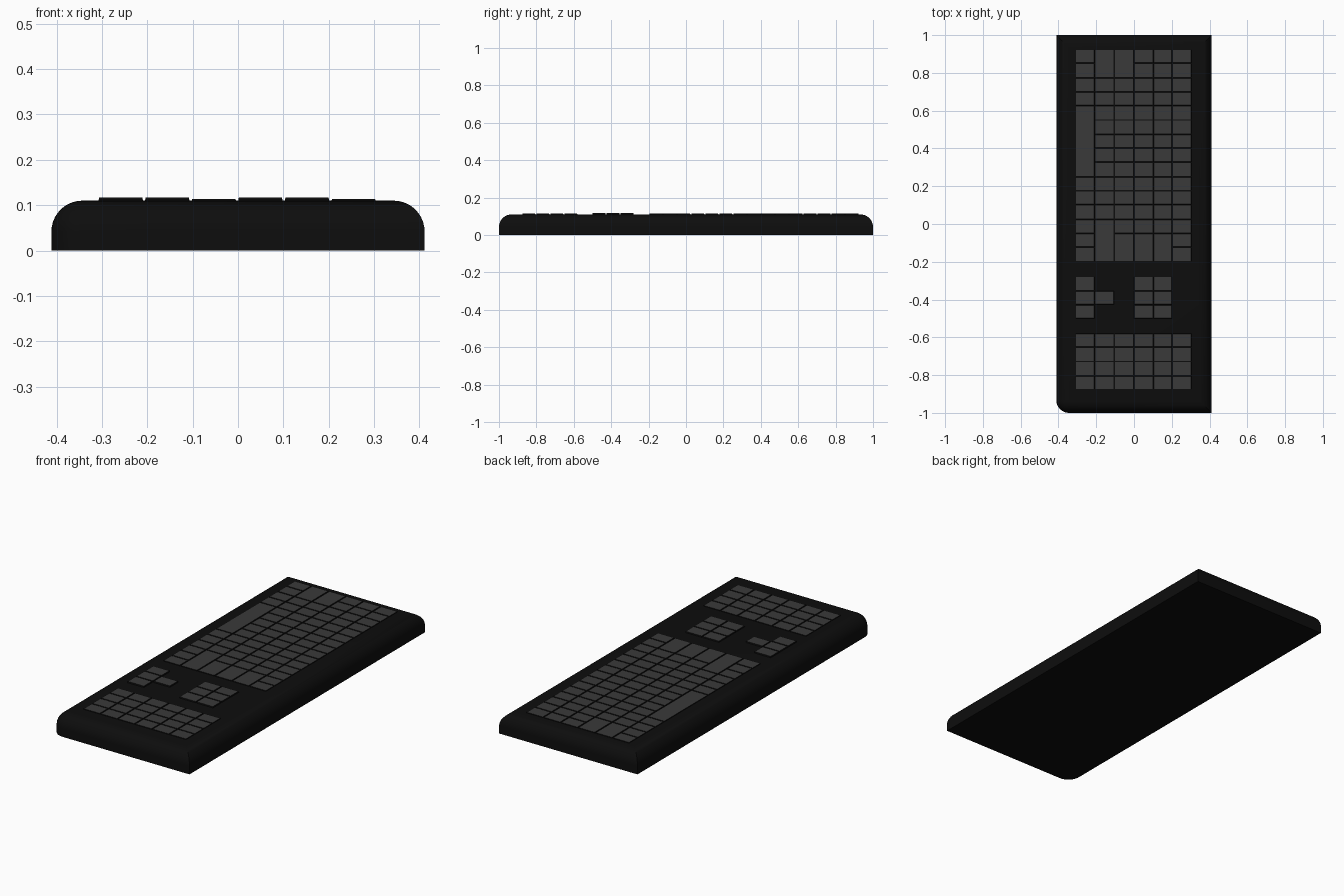
import bpy, bmesh

if "Cube" in bpy.data.objects:
    bpy.data.objects.remove(bpy.data.objects["Cube"])


def material(name, value):
    m = bpy.data.materials.new(name)
    m.diffuse_color = (value, value, value, 1)
    m.use_nodes = True
    m.node_tree.nodes["Principled BSDF"].inputs["Base Color"].default_value = m.diffuse_color
    return m


CASE = material("case_black", 0.004)
CAP = material("key_grey", 0.042)
PITCH_X, PITCH_Y = 0.1027, 0.0749
LEFT, BODY_TOP = -0.31, 0.11


def finish(name, bm, mats):
    mesh = bpy.data.meshes.new(name)
    bm.to_mesh(mesh)
    bm.free()
    for m in mats:
        mesh.materials.append(m)
    obj = bpy.data.objects.new(name, mesh)
    bpy.context.collection.objects.link(obj)
    return obj


def add_key(bm, col, top_y, row, rows, z_top):
    """Tapered key with dark sides and a grey cap."""
    x0 = LEFT + col * PITCH_X
    x1 = x0 + PITCH_X
    y1 = top_y - row * PITCH_Y
    y0 = y1 - rows * PITCH_Y

    def ring(gap, z):
        return [bm.verts.new(p) for p in (
            (x0 + gap, y0 + gap, z), (x1 - gap, y0 + gap, z),
            (x1 - gap, y1 - gap, z), (x0 + gap, y1 - gap, z))]

    low, high = ring(0.001, BODY_TOP - 0.006), ring(0.0038, z_top)
    bm.faces.new(low[::-1])
    for i in range(4):
        j = (i + 1) % 4
        bm.faces.new((low[i], low[j], high[j], high[i]))
    bm.faces.new(high).material_index = 1


def key_block(name, keys, top_y, z_top):
    bm = bmesh.new()
    for col, row, rows in keys:
        add_key(bm, col, top_y, row, rows, z_top)
    return finish(name, bm, [CASE, CAP])


# Case: rounded top edges and one rounded vertical corner
bm = bmesh.new()
bmesh.ops.create_cube(bm, size=1)
for v in bm.verts:
    v.co.x *= 0.823
    v.co.y *= 2.0
    v.co.z = (v.co.z + 0.5) * BODY_TOP
edges = []
for e in bm.edges:
    a, b = (v.co for v in e.verts)
    if min(a.z, b.z) > 0.1 or (a.x < 0 and b.x < 0 and a.y < 0 and b.y < 0):
        edges.append(e)
bmesh.ops.bevel(bm, geom=edges, offset=0.068, segments=10, profile=0.5,
                affect='EDGES', clamp_overlap=True)
bmesh.ops.recalc_face_normals(bm, faces=bm.faces)
case = finish("case", bm, [CASE])
bpy.context.view_layer.objects.active = case
case.select_set(True)
bpy.ops.object.shade_smooth_by_angle(angle=0.6)

# Main keys: long keys per column, every other row is a single key
long_keys = {0: {4: 5}, 1: {0: 2, 12: 3}, 2: {0: 2, 13: 2},
             3: {13: 2}, 4: {13: 2}, 5: {}}
keys = []
for col, longs in long_keys.items():
    row = 0
    while row < 15:
        size = longs.get(row, 1)
        keys.append((col, row, size))
        row += size
key_block("main_keys", keys, 0.925, 0.1135)

# Arrow keys, navigation keys and number pad
key_block("arrow_keys", [(0, 0, 1), (0, 1, 1), (0, 2, 1), (1, 1, 1)],
          -0.278, 0.117)
key_block("navigation_keys", [(c, r, 1) for c in (3, 4) for r in range(3)],
          -0.278, 0.1165)
key_block("number_pad", [(c, r, 1) for c in range(6) for r in range(4)],
          -0.578, 0.1135)
